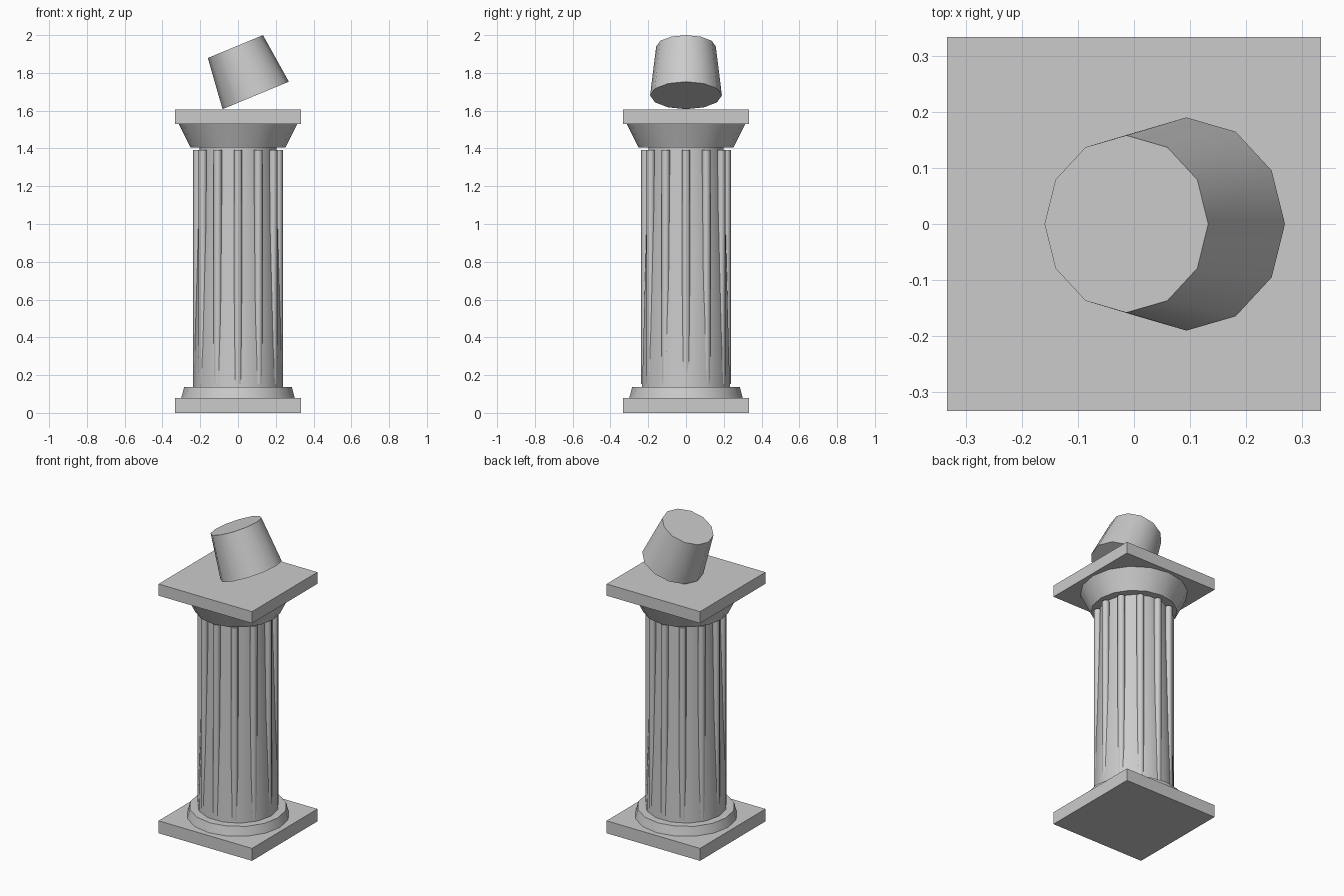
import bpy
from math import radians, sin, cos, pi

if "Cube" in bpy.data.objects:
    bpy.data.objects.remove(bpy.data.objects["Cube"])


def finish(name):
    ob = bpy.context.object
    ob.name = name
    bpy.ops.object.shade_smooth_by_angle(angle=radians(50))
    return ob


def slab(name, half, z0, z1):
    bpy.ops.mesh.primitive_cube_add(size=1, location=(0, 0, (z0 + z1) / 2))
    ob = bpy.context.object
    ob.name = name
    ob.scale = (2 * half, 2 * half, z1 - z0)
    bpy.ops.object.transform_apply(location=False, rotation=False, scale=True)


def drum(name, sides, r0, r1, z0, z1, x=0, y=0, turn=0):
    # spin by `turn` so a corner points along +x
    bpy.ops.mesh.primitive_cone_add(vertices=sides, radius1=r0, radius2=r1, depth=z1 - z0,
                                    location=(x, y, (z0 + z1) / 2), rotation=(0, 0, turn))
    return finish(name)


# Base: square plinth and round moulding
slab("plinth", 0.333, 0, 0.08)
drum("base_moulding", 16, 0.30, 0.285, 0.08, 0.137)

# Tapered shaft (14 sides, corner on the x axis)
drum("shaft", 14, 0.238, 0.203, 0.137, 1.41, turn=pi / 2)

# Twelve upright ribs around the shaft
for i in range(12):
    a = i * pi / 6
    drum(f"rib_{i + 1}", 8, 0.022, 0.022, 0.153, 1.393,
         x=0.215 * cos(a), y=0.215 * sin(a))

# Capital: flared cushion and square slab
drum("capital_cushion", 16, 0.252, 0.314, 1.405, 1.53)
slab("capital_slab", 0.333, 1.53, 1.605)

# Broken drum resting at a tilt on top
bpy.ops.mesh.primitive_cone_add(vertices=12, radius1=0.19, radius2=0.158, depth=0.28,
                                location=(0.04, 0, 1.81), rotation=(0, radians(-22.5), 0))
finish("broken_drum")
